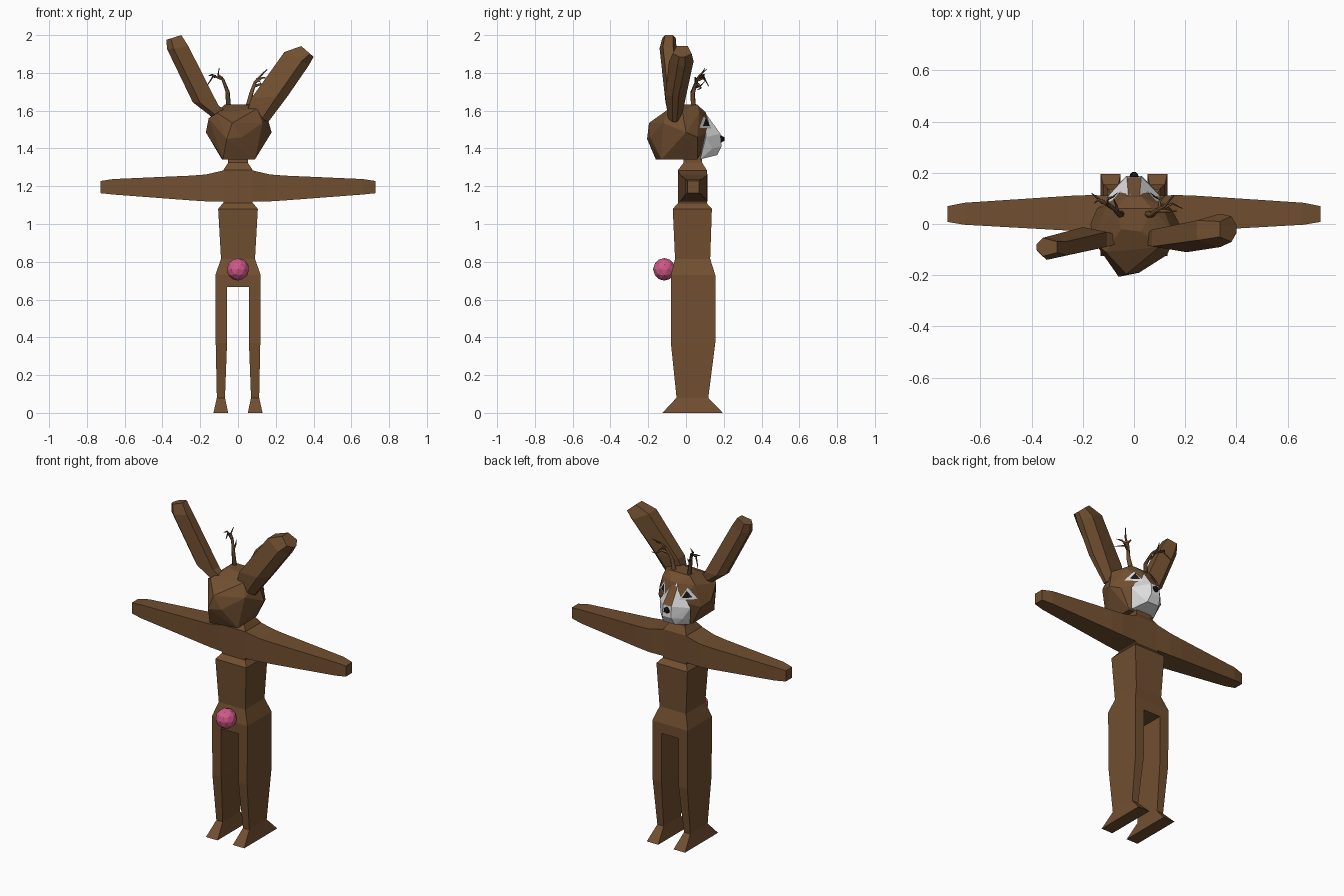
import bpy, bmesh, math
from mathutils import Vector
from mathutils.bvhtree import BVHTree

if "Cube" in bpy.data.objects:
    bpy.data.objects.remove(bpy.data.objects["Cube"])


def material(name, rgb):
    m = bpy.data.materials.new(name)
    m.diffuse_color = (*rgb, 1)
    m.use_nodes = True
    m.node_tree.nodes["Principled BSDF"].inputs["Base Color"].default_value = m.diffuse_color
    return m


BROWN = material("brown fur", (0.165, 0.078, 0.030))
DARK = material("dark antler brown", (0.085, 0.045, 0.02))
WHITE = material("white fur", (0.72, 0.72, 0.72))
BLACK = material("black", (0.012, 0.010, 0.010))
PINK = material("pink", (0.65, 0.10, 0.25))


def finish(name, bm, *mats):
    bmesh.ops.recalc_face_normals(bm, faces=bm.faces)
    me = bpy.data.meshes.new(name)
    bm.to_mesh(me)
    bm.free()
    for m in mats:
        me.materials.append(m)
    ob = bpy.data.objects.new(name, me)
    bpy.context.collection.objects.link(ob)
    return ob


def loft(name, rings, mat):
    """Skin a list of point rings and cap both ends."""
    bm = bmesh.new()
    vs = [[bm.verts.new(p) for p in r] for r in rings]
    n = len(vs[0])
    for a, b in zip(vs, vs[1:]):
        for i in range(n):
            bm.faces.new((a[i], a[(i + 1) % n], b[(i + 1) % n], b[i]))
    bm.faces.new(vs[0])
    bm.faces.new(vs[-1])
    return finish(name, bm, mat)


def flat_ring(z, x0, x1, y0, y1):
    return [(x0, y0, z), (x1, y0, z), (x1, y1, z), (x0, y1, z)]


def hull(points):
    bm = bmesh.new()
    vs = [bm.verts.new(p) for p in points]
    res = bmesh.ops.convex_hull(bm, input=vs)
    loose = [v for v in res["geom_interior"] if isinstance(v, bmesh.types.BMVert)]
    bmesh.ops.delete(bm, geom=loose, context="VERTS")
    bmesh.ops.recalc_face_normals(bm, faces=bm.faces)
    bmesh.ops.dissolve_limit(bm, angle_limit=0.05, verts=bm.verts, edges=bm.edges)
    bm.normal_update()
    return bm


def both(x, y, z):
    return [(x, y, z), (-x, y, z)]


# Torso, hips and neck
torso = [(0.667, 0.12, -0.08, 0.155), (0.73, 0.12, -0.08, 0.155),
         (0.815, 0.09, -0.058, 0.128), (1.08, 0.105, -0.07, 0.137),
         (1.11, 0.08, -0.043, 0.11)]
loft("torso", [flat_ring(z, -w, w, a, b) for z, w, a, b in torso], BROWN)
chest = [(1.10, 0.078, -0.043, 0.11), (1.285, 0.078, -0.043, 0.11),
         (1.325, 0.052, -0.012, 0.085), (1.40, 0.052, -0.012, 0.085)]
loft("chest_and_neck", [flat_ring(z, -w, w, a, b) for z, w, a, b in chest], BROWN)

# Arms, legs and feet
arm = [(0.07, 1.12, 1.285, -0.043, 0.11), (0.17, 1.12, 1.262, -0.032, 0.113),
       (0.25, 1.125, 1.256, -0.026, 0.11), (0.66, 1.156, 1.238, -0.003, 0.083),
       (0.727, 1.163, 1.228, 0.008, 0.07)]
leg = [(0.667, 0.058, 0.12, -0.08, 0.155), (0.37, 0.058, 0.118, -0.08, 0.155),
       (0.08, 0.069, 0.112, -0.05, 0.118), (0.0, 0.052, 0.13, -0.125, 0.195)]
for side, s in (("left", -1), ("right", 1)):
    loft(side + "_arm", [[(s * x, a, z0), (s * x, b, z0), (s * x, b, z1), (s * x, a, z1)]
                         for x, z0, z1, a, b in arm], BROWN)
    loft(side + "_leg", [flat_ring(z, s * x0, s * x1, a, b)
                         for z, x0, x1, a, b in leg], BROWN)

# Tail
bm = bmesh.new()
bmesh.ops.create_icosphere(bm, subdivisions=2, radius=0.06)
bmesh.ops.translate(bm, verts=bm.verts, vec=(0, -0.115, 0.76))
finish("tail", bm, PINK)

# Head: faceted lump, uneven at the back
head = [(-0.03, -0.196, 1.535), (-0.06, -0.206, 1.45), (-0.08, -0.16, 1.342),
        (0.09, -0.13, 1.342), (0.13, -0.12, 1.535), (0.02, -0.19, 1.46),
        (-0.11, -0.11, 1.588), (0.10, -0.09, 1.61), (-0.155, -0.07, 1.56),
        (0.03, -0.03, 1.632), (-0.05, -0.02, 1.632), (0.178, 0.0, 1.485),
        (-0.17, 0.0, 1.485), (0.145, -0.02, 1.6)]
for p in ((0.07, 0.06, 1.632), (0.11, 0.07, 1.59), (0.03, 0.105, 1.59),
          (0.04, 0.135, 1.50), (0.145, 0.06, 1.46), (0.085, 0.06, 1.342)):
    head += both(*p)
bm = hull(head)
tree = BVHTree.FromBMesh(bm)
finish("head", bm, BROWN)

# Muzzle: white cheeks and jaw, brown bridge
muzzle = []
for p in ((0.022, 0.112, 1.575), (0.042, 0.145, 1.505), (0.028, 0.182, 1.478),
          (0.105, 0.105, 1.46), (0.08, 0.075, 1.342), (0.04, 0.165, 1.365),
          (0.03, 0.188, 1.41), (0.075, 0.14, 1.40)):
    muzzle += both(*p)
bm = hull(muzzle)
for f in bm.faces:
    f.material_index = int(f.normal.z > 0.3 and abs(f.normal.x) < 0.35)
finish("muzzle", bm, WHITE, BROWN)

# Nose
bm = bmesh.new()
bmesh.ops.create_icosphere(bm, subdivisions=1, radius=0.02)
bmesh.ops.translate(bm, verts=bm.verts, vec=(0, 0.186, 1.45))
finish("nose", bm, BLACK)


def face_plate(name, outline, lift, mat):
    """Thin plate resting on the front of the head."""
    bm = bmesh.new()
    vs = []
    for x, z in outline:
        loc = tree.ray_cast(Vector((x, 1, z)), Vector((0, -1, 0)))[0]
        vs.append(bm.verts.new(loc + Vector((0, lift, 0))))
    bm.faces.new(vs)
    finish(name, bm, mat)


# Eye patches, eyes and forehead mark
for side, s in (("left", -1), ("right", 1)):
    face_plate(side + "_eye_patch", [(s * x, z) for x, z in
               ((0.045, 1.505), (0.13, 1.51), (0.078, 1.575))], 0.006, WHITE)
    face_plate(side + "_eye", [(s * x, z) for x, z in
               ((0.06, 1.518), (0.107, 1.52), (0.078, 1.56))], 0.009, BLACK)
face_plate("forehead_mark", [(-0.022, 1.575), (-0.008, 1.575), (-0.015, 1.595)], 0.008, WHITE)


def ear(name, stations):
    """Six-sided ear; each station is outer (x, z), inner (x, z), y, half depth."""
    rings = []
    for xo, zo, xi, zi, y, d in stations:
        o, i = Vector((xo, y, zo)), Vector((xi, y, zi))
        ring = []
        for t, k in ((0, 0.3), (0.3, 1), (1, 0.6), (1, -0.6), (0.3, -1), (0, -0.3)):
            ring.append(o.lerp(i, t) + Vector((0, k * d, 0)))
        rings.append(ring)
    loft(name, rings, BROWN)


# Ears, posed differently
ear("left_ear", [(-0.13, 1.56, -0.07, 1.60, -0.06, 0.03), (-0.24, 1.645, -0.105, 1.63, -0.06, 0.048),
                 (-0.375, 1.925, -0.262, 1.94, -0.095, 0.045),
                 (-0.38, 1.975, -0.30, 2.0, -0.09, 0.036)])
ear("right_ear", [(0.16, 1.54, 0.05, 1.60, -0.06, 0.035), (0.265, 1.68, 0.07, 1.665, -0.055, 0.055),
                  (0.375, 1.84, 0.245, 1.91, -0.025, 0.065),
                  (0.40, 1.885, 0.335, 1.942, -0.02, 0.05)])


def antler(name, branches, mat):
    cu = bpy.data.curves.new(name, "CURVE")
    cu.dimensions = "3D"
    cu.bevel_depth = 0.013
    cu.bevel_resolution = 1
    cu.use_fill_caps = True
    for start, pts in branches:
        sp = cu.splines.new("POLY")
        sp.points.add(len(pts) - 1)
        for i, p in enumerate(pts):
            sp.points[i].co = (*p, 1)
            sp.points[i].radius = start * (1 - 0.85 * i / (len(pts) - 1))
    cu.materials.append(mat)
    ob = bpy.data.objects.new(name, cu)
    bpy.context.collection.objects.link(ob)
    bpy.ops.object.select_all(action="DESELECT")
    ob.select_set(True)
    bpy.context.view_layer.objects.active = ob
    bpy.ops.object.convert(target="MESH")


# Antlers: main beam and tines
antler("left_antler", [
    (1.1, [(-0.05, 0.04, 1.61), (-0.055, 0.035, 1.70), (-0.08, 0.06, 1.765),
           (-0.13, 0.09, 1.785), (-0.165, 0.12, 1.73)]),
    (0.7, [(-0.085, 0.065, 1.77), (-0.105, 0.08, 1.79), (-0.10, 0.10, 1.825)]),
    (0.7, [(-0.12, 0.085, 1.78), (-0.14, 0.095, 1.79), (-0.155, 0.08, 1.785)]),
    (0.6, [(-0.06, 0.04, 1.72), (-0.07, 0.075, 1.73), (-0.08, 0.10, 1.755)])], DARK)
antler("right_antler", [
    (1.1, [(0.05, 0.04, 1.61), (0.07, 0.035, 1.69), (0.09, 0.055, 1.75),
           (0.12, 0.07, 1.785), (0.155, 0.11, 1.82)]),
    (0.7, [(0.09, 0.055, 1.75), (0.13, 0.05, 1.775), (0.17, 0.05, 1.77)]),
    (0.7, [(0.085, 0.05, 1.73), (0.12, 0.065, 1.74), (0.15, 0.08, 1.72), (0.19, 0.06, 1.71)]),
    (0.6, [(0.10, 0.06, 1.76), (0.10, 0.09, 1.77), (0.12, 0.11, 1.75)])], BROWN)
